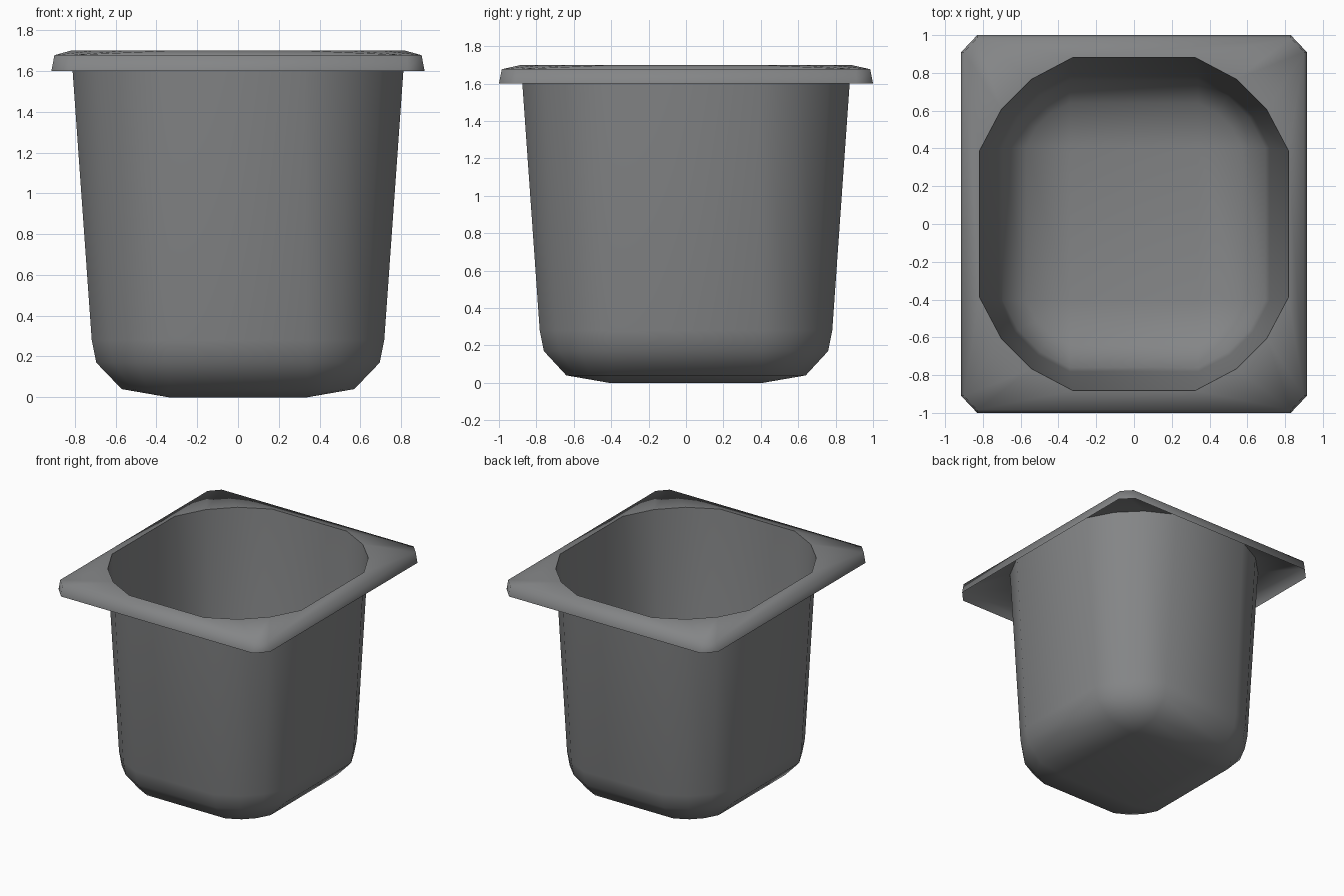
import bpy, bmesh
from math import cos, sin, radians

cube = bpy.data.objects.get("Cube")
if cube:
    bpy.data.objects.remove(cube)

metal = bpy.data.materials.new("brushed grey")
metal.use_nodes = True
colour = (0.23, 0.235, 0.24, 1)
metal.diffuse_color = colour
metal.node_tree.nodes["Principled BSDF"].inputs["Base Color"].default_value = colour


def mirrored(quadrant):
    """Repeat a quadrant (running from +x to +y) around the whole ring."""
    q, back = quadrant, quadrant[::-1]
    return (q + [(-x, y) for x, y in back]
            + [(-x, -y) for x, y in q] + [(x, -y) for x, y in back])


def body_ring(half_x, half_y, radius):
    """Rectangle with slightly flattened round corners."""
    cx, cy = half_x - radius, half_y - radius
    points = []
    for angle in (0, 30, 60, 90):
        r = radius * (0.885 if angle in (30, 60) else 1)
        points.append((cx + r * cos(radians(angle)), cy + r * sin(radians(angle))))
    return mirrored(points)


def flange_ring(long_x, short_x, long_y, short_y):
    """Rectangle with chamfered corners; doubled points match the body ring."""
    side, end = (long_x, short_y), (short_x, long_y)
    return mirrored([side, side, end, end])


# Rings from the floor, up the wall, over the rim and down the skirt
rings = [
    (0.0, body_ring(0.34, 0.41, 0.0)),
    (0.04, body_ring(0.57, 0.64, 0.23)),
    (0.17, body_ring(0.695, 0.76, 0.355)),
    (0.28, body_ring(0.717, 0.782, 0.377)),
    (1.7, body_ring(0.818, 0.882, 0.495)),
    (1.677, flange_ring(0.9, 0.83, 0.985, 0.91)),
    (1.6, flange_ring(0.915, 0.83, 1.0, 0.91)),
]

bm = bmesh.new()
loops = [[bm.verts.new((x, y, z)) for x, y in pts] for z, pts in rings]
for low, high in zip(loops, loops[1:]):
    for i in range(len(low)):
        j = (i + 1) % len(low)
        bm.faces.new((low[j], low[i], high[i], high[j]))
bm.faces.new(loops[0])
bmesh.ops.remove_doubles(bm, verts=bm.verts[:], dist=0.0005)

mesh = bpy.data.meshes.new("food_pan")
bm.to_mesh(mesh)
bm.free()
mesh.materials.append(metal)
pan = bpy.data.objects.new("food_pan", mesh)
bpy.context.collection.objects.link(pan)

# Smooth everywhere except the crisp edge of the opening
bpy.ops.object.select_all(action='DESELECT')
pan.select_set(True)
bpy.context.view_layer.objects.active = pan
bpy.ops.object.shade_smooth_by_angle(angle=radians(72))
